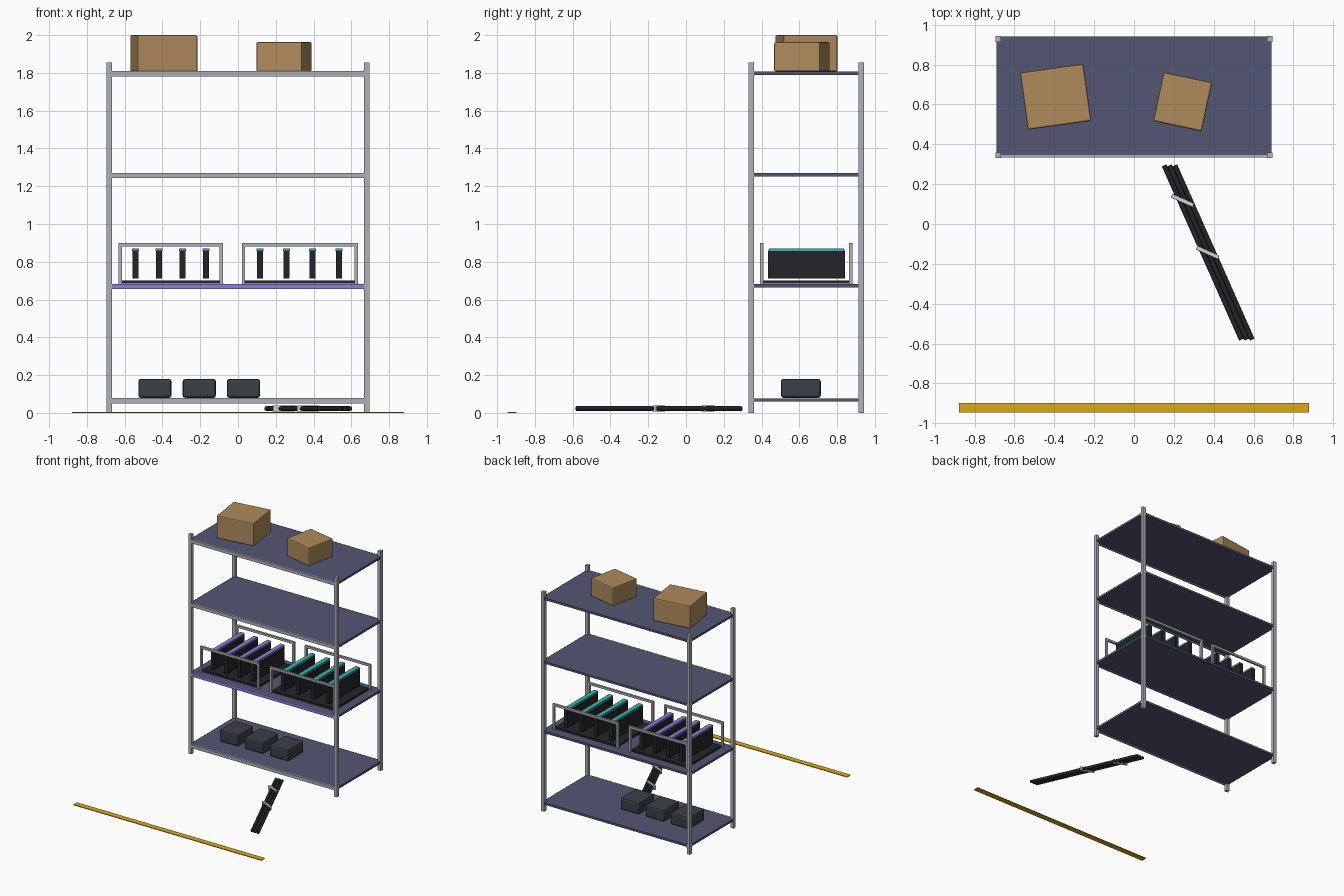
import bpy
import math
from mathutils import Vector

if "Cube" in bpy.data.objects:
    bpy.data.objects.remove(bpy.data.objects["Cube"])


def mat(name, r, g, b):
    m = bpy.data.materials.new(name)
    m.diffuse_color = (r, g, b, 1)
    m.use_nodes = True
    m.node_tree.nodes["Principled BSDF"].inputs["Base Color"].default_value = m.diffuse_color
    return m


NAVY = mat("navy_panel", 0.085, 0.093, 0.168)
CARD = mat("cardboard", 0.43, 0.26, 0.107)
BLACK = mat("black_plastic", 0.017, 0.018, 0.023)
BIN = mat("charcoal", 0.042, 0.051, 0.061)
PURPLE = mat("purple", 0.28, 0.2, 0.68)
TEAL = mat("teal", 0.045, 0.456, 0.456)
YELLOW = mat("floor_yellow", 0.73, 0.4, 0.01)
STEEL = mat("steel", 0.42, 0.44, 0.48)
STRAP = mat("strap_grey", 0.65, 0.66, 0.68)


def finish(ob, name, material, bevel=0, segments=2):
    ob.name = name
    if material:
        ob.data.materials.append(material)
    if bevel:
        b = ob.modifiers.new("bevel", 'BEVEL')
        b.width = bevel
        b.segments = segments
    return ob


def box(name, x, y, z, material, bevel=0, turn=0):
    """Box from (min, max) ranges on each axis, turned about its own centre."""
    c = [(a + b) / 2 for a, b in (x, y, z)]
    bpy.ops.mesh.primitive_cube_add(size=1, location=c)
    ob = bpy.context.object
    ob.scale = [b - a for a, b in (x, y, z)]
    bpy.ops.object.transform_apply(location=False, rotation=False, scale=True)
    ob.rotation_euler.z = math.radians(turn)
    return finish(ob, name, material, bevel)


def around(c, size):
    return (c - size / 2, c + size / 2)


# Rack posts
for side, px in (("left", -0.681), ("right", 0.681)):
    for end, py in (("front", 0.345), ("back", 0.928)):
        box(f"{end}_{side}_post", around(px, 0.028), around(py, 0.029), (0, 1.855), STEEL)

# Shelves with a front lip; the equipment shelf has a purple lip
for i, (top, lip) in enumerate(((0.077, STEEL), (0.682, PURPLE), (1.27, STEEL), (1.808, STEEL))):
    box(f"shelf_{i}", (-0.69, 0.69), (0.342, 0.94), (top - 0.018, top), NAVY)
    box(f"shelf_lip_{i}", (-0.668, 0.668), (0.333, 0.345), (top - 0.026, top + 0.001), lip)

# Cardboard boxes on the top shelf
box("large_carton", around(-0.393, 0.32), around(0.638, 0.288), (1.808, 2.0), CARD, 0.008, 8)
box("small_carton", around(0.244, 0.248), around(0.613, 0.25), (1.808, 1.963), CARD, 0.008, -12)

# Open racks: tray, two hoop frames and four upright units with coloured caps
racks = (("left", -0.632, -0.079, (-0.542, -0.418, -0.294, -0.17), PURPLE),
         ("right", 0.02, 0.634, (0.116, 0.256, 0.395, 0.534), TEAL))
T = 0.018
for side, x0, x1, units, cap in racks:
    box(f"{side}_rack_tray", (x0 + 0.015, x1 - 0.015), (0.405, 0.865), (0.684, 0.7), BLACK)
    for end, y in (("front", 0.401), ("back", 0.872)):
        box(f"{side}_rack_{end}_rail", (x0, x1), around(y, T), (0.9 - T, 0.9), STEEL)
        for k, x in enumerate((x0 + T / 2, x1 - T / 2)):
            box(f"{side}_rack_{end}_upright_{k}", around(x, T), around(y, T), (0.682, 0.9 - T), STEEL)
    for k, x in enumerate(units):
        box(f"{side}_unit_{k}", around(x, 0.032), (0.433, 0.841), (0.712, 0.86), BLACK)
        box(f"{side}_unit_cap_{k}", around(x, 0.037), (0.439, 0.836), (0.857, 0.87), cap)

# Small bins on the bottom shelf
for k, x in enumerate((-0.44, -0.205, 0.029)):
    box(f"storage_bin_{k}", around(x, 0.176), around(0.608, 0.211), (0.079, 0.18), BIN, 0.014)

# Bundle of rods on the floor
start, end = Vector((0.178, 0.294, 0.023)), Vector((0.566, -0.58, 0.023))
for k, dx in enumerate((-0.027, 0, 0.027)):
    d = end - start
    bpy.ops.mesh.primitive_cylinder_add(vertices=12, radius=0.0125, depth=d.length,
                                        location=(start + end) / 2 + Vector((dx, 0, 0)))
    rod = bpy.context.object
    rod.rotation_euler = d.to_track_quat('Z', 'Y').to_euler()
    bpy.ops.object.shade_smooth_by_angle(angle=math.radians(40))
    finish(rod, f"rod_{k}", BLACK)

# Straps around the rods
for k, (x, y) in enumerate(((0.243, 0.118), (0.369, -0.143))):
    box(f"rod_strap_{k}", around(x, 0.12), around(y, 0.02), (0.007, 0.04), STRAP, 0.003, -24)

# Floor marking strip
box("floor_strip", (-0.879, 0.879), (-0.945, -0.897), (0, 0.006), YELLOW)
